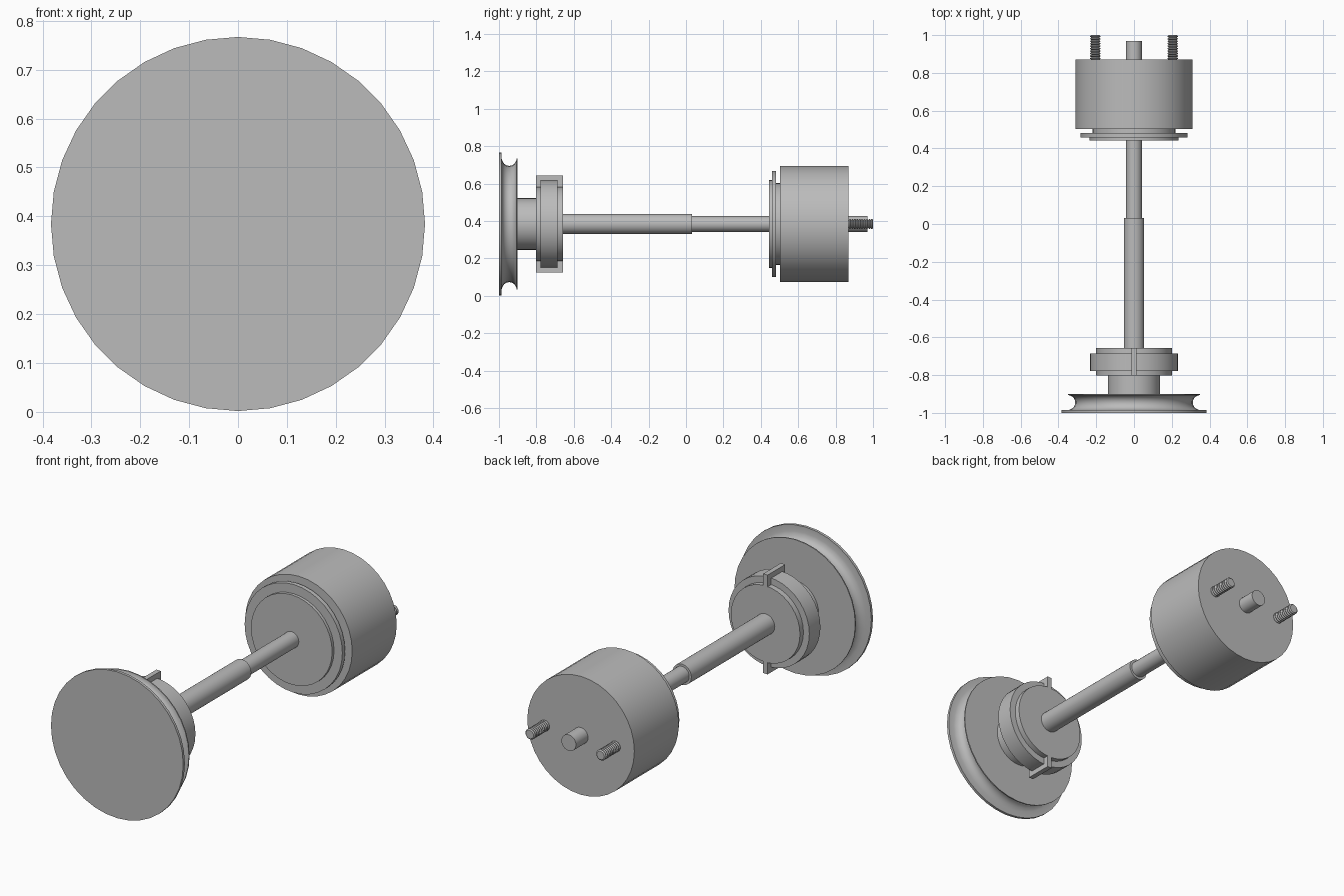
import bpy, bmesh
from math import sin, cos, pi, radians
from mathutils import Matrix

cube = bpy.data.objects.get("Cube")
if cube:
    bpy.data.objects.remove(cube, do_unlink=True)

AXIS_Z = 0.384

metal = bpy.data.materials.new("grey metal")
metal.use_nodes = True
grey = (0.5, 0.5, 0.5, 1)
metal.diffuse_color = grey
metal.node_tree.nodes["Principled BSDF"].inputs["Base Color"].default_value = grey


def finish(name, bm, smooth=True):
    bmesh.ops.recalc_face_normals(bm, faces=bm.faces)
    mesh = bpy.data.meshes.new(name)
    bm.to_mesh(mesh)
    bm.free()
    mesh.materials.append(metal)
    obj = bpy.data.objects.new(name, mesh)
    bpy.context.collection.objects.link(obj)
    if smooth:
        bpy.ops.object.select_all(action='DESELECT')
        obj.select_set(True)
        bpy.context.view_layer.objects.active = obj
        bpy.ops.object.shade_smooth_by_angle(angle=radians(30))
    return obj


def lathe(name, profile, x=0.0, sides=36):
    """Turn (y, radius) points round the long axis and cap both ends."""
    bm = bmesh.new()
    rings = []
    for y, r in profile:
        rings.append([bm.verts.new((x + r * sin(2 * pi * i / sides), y,
                                    AXIS_Z + r * cos(2 * pi * i / sides)))
                      for i in range(sides)])
    for a, b in zip(rings, rings[1:]):
        for i in range(sides):
            j = (i + 1) % sides
            bm.faces.new((a[i], a[j], b[j], b[i]))
    bm.faces.new(rings[0])
    bm.faces.new(rings[-1])
    return finish(name, bm)


def box(name, size, centre):
    bm = bmesh.new()
    bmesh.ops.create_cube(bm, size=1, matrix=Matrix.Translation(centre) @ Matrix.Diagonal((*size, 1)))
    return finish(name, bm, smooth=False)


# Grooved front wheel with a half-round channel
groove = [(-0.945 - 0.039 * cos(pi * i / 12), 0.35 - 0.039 * sin(pi * i / 12)) for i in range(13)]
lathe("pulley_wheel", [(-1, 0.383), (-0.986, 0.383), (-0.986, 0.35)] + groove[1:] + [(-0.9, 0.35)])

# Hub, collar drum and its raised band
lathe("hub", [(-0.9, 0.138), (-0.802, 0.138)])
lathe("collar", [(-0.802, 0.2), (-0.778, 0.2), (-0.778, 0.234), (-0.686, 0.234),
                 (-0.686, 0.2), (-0.657, 0.2)])

# Fins above and below the collar
for side, label in ((1, "upper"), (-1, "lower")):
    box(label + "_fin", (0.026, 0.145, 0.07), (0, -0.7295, AXIS_Z + side * 0.225))

# Stepped drive shaft
lathe("drive_shaft", [(-0.657, 0.054), (0.033, 0.054), (0.033, 0.042), (0.443, 0.042)])

# Rear housing with its stepped end plate
lathe("end_plate", [(0.443, 0.235), (0.459, 0.235), (0.459, 0.283), (0.482, 0.283),
                    (0.482, 0.22), (0.502, 0.22)])
lathe("housing", [(0.502, 0.31), (0.87, 0.31)])
lathe("rear_shaft", [(0.87, 0.042), (0.97, 0.042)])

# Threaded mounting studs
TURNS = 10
pitch = 0.13 / TURNS
thread = []
for i in range(TURNS):
    y = 0.87 + i * pitch
    thread += [(y, 0.021), (y + pitch * 0.4, 0.028), (y + pitch * 0.6, 0.028)]
thread.append((1, 0.022))
for side, label in ((1, "left"), (-1, "right")):
    lathe(label + "_stud", thread, x=side * 0.205, sides=20)
